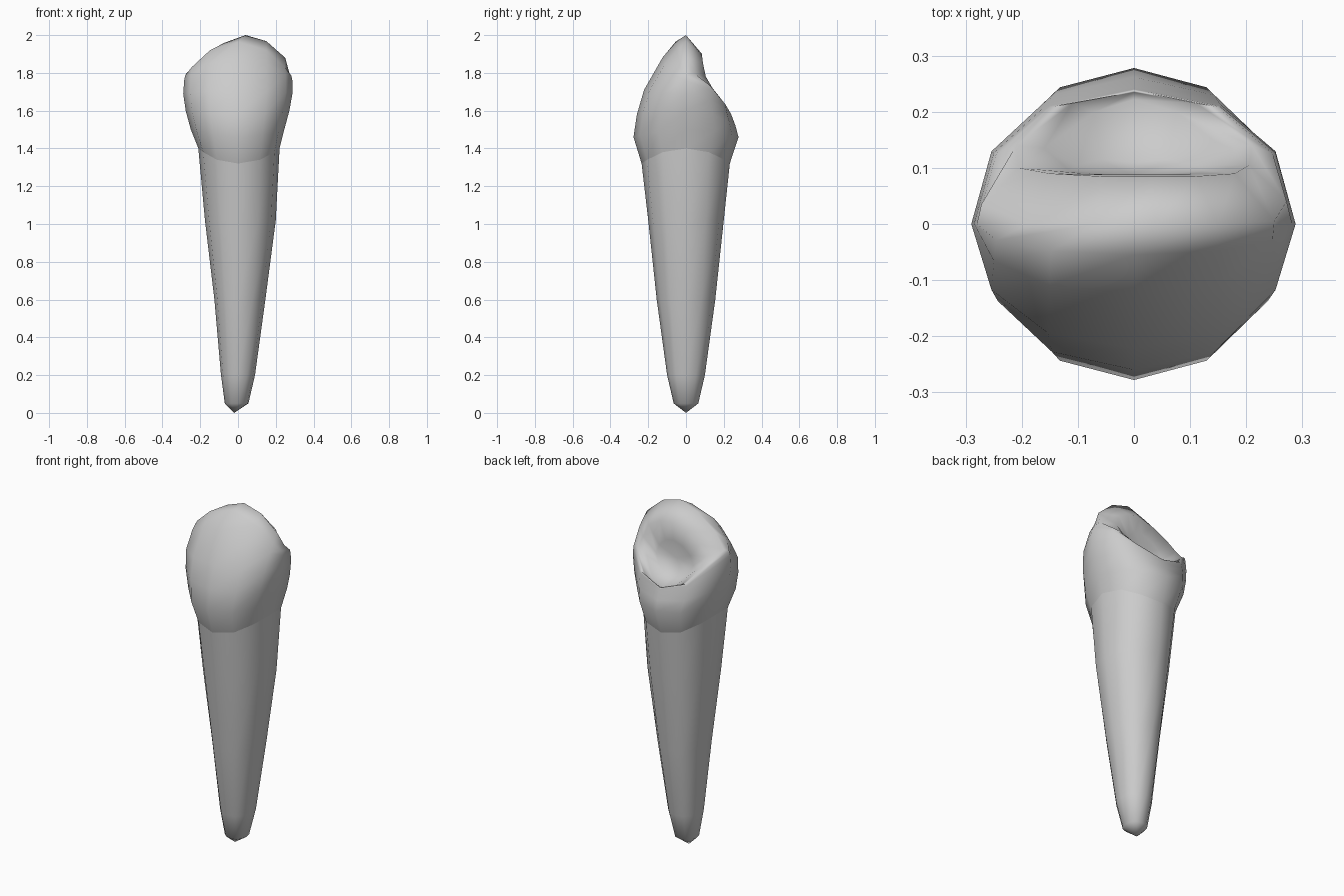
import bpy, bmesh
from math import cos, sin, pi, copysign

N = 12


def ring(xl, xr, yf, yb, zf, zs, zb):
    """12-point loop from left/right/front/back reach and front/side/back heights."""
    pts = []
    for i in range(N):
        a = -pi / 2 + i * 2 * pi / N
        c, s = round(cos(a), 6), round(sin(a), 6)
        cx = copysign(abs(c) ** 0.92, c) if c else 0
        sy = copysign(abs(s) ** 0.92, s) if s else 0
        x = cx * (xr if c > 0 else -xl)
        y = sy * (yb if s > 0 else -yf)
        z = zs + ((zb if s > 0 else zf) - zs) * s * s
        pts.append((x, y, z))
    return pts


def loft(name, rings, start=None, end=None):
    """Skin the loops; close the ends with a fan to the given tip points."""
    bm = bmesh.new()
    loops = [[bm.verts.new(p) for p in r] for r in rings]
    for a, b in zip(loops, loops[1:]):
        for i in range(N):
            j = (i + 1) % N
            bm.faces.new((a[i], a[j], b[j], b[i]))
    for tip, loop in ((start, loops[0]), (end, loops[-1])):
        if tip:
            v = bm.verts.new(tip)
            for i in range(N):
                bm.faces.new((loop[i], loop[(i + 1) % N], v))
    bmesh.ops.recalc_face_normals(bm, faces=bm.faces[:])
    for f in bm.faces:
        f.smooth = True
    me = bpy.data.meshes.new(name)
    bm.to_mesh(me)
    bm.free()
    ob = bpy.data.objects.new(name, me)
    bpy.context.collection.objects.link(ob)
    return ob


neck = ring(-.21, .22, -.235, .232, 1.32, 1.40, 1.32)

# Tapering root with a blunt tip
loft("root", [
    ring(-.07, .055, -.065, .065, .05, .05, .05),
    ring(-.09, .09, -.10, .10, .20, .20, .20),
    ring(-.125, .145, -.155, .155, .60, .60, .60),
    ring(-.175, .20, -.20, .20, 1.02, 1.02, 1.02),
    neck,
], start=(-.02, 0, 0))

# Crown: outer wall, biting edge, then the hollow on the back
rim = [(.04, 0, 2.0), (.15, 0, 1.968), (.25, .005, 1.88), (.272, .04, 1.80),
       (.21, .14, 1.72), (.11, .215, 1.61), (0, .235, 1.585), (-.11, .215, 1.61),
       (-.21, .14, 1.72), (-.272, .035, 1.80), (-.19, 0, 1.872), (-.07, 0, 1.96)]
shoulder = [(.03, .085, 1.90), (.11, .085, 1.89), (.18, .09, 1.85), (.205, .105, 1.78),
            (.16, .135, 1.69), (.075, .20, 1.60), (0, .222, 1.578), (-.07, .20, 1.60),
            (-.16, .135, 1.69), (-.205, .10, 1.77), (-.15, .09, 1.82), (-.06, .085, 1.87)]
hollow = [(.02, .088, 1.80), (.07, .088, 1.79), (.11, .09, 1.75), (.125, .095, 1.70),
          (.105, .105, 1.65), (.06, .115, 1.615), (0, .11, 1.61), (-.06, .115, 1.615),
          (-.10, .105, 1.65), (-.115, .095, 1.69), (-.09, .09, 1.74), (-.04, .088, 1.78)]
loft("crown", [
    neck,
    ring(-.25, .245, -.278, .278, 1.46, 1.50, 1.46),
    ring(-.277, .272, -.26, .262, 1.58, 1.60, 1.52),
    ring(-.29, .288, -.222, .245, 1.71, 1.69, 1.565),
    ring(-.285, .288, -.125, .24, 1.88, 1.76, 1.578),
    ring(-.28, .282, -.055, .238, 1.965, 1.785, 1.583),
    rim, shoulder, hollow,
], end=(0, .085, 1.70))
